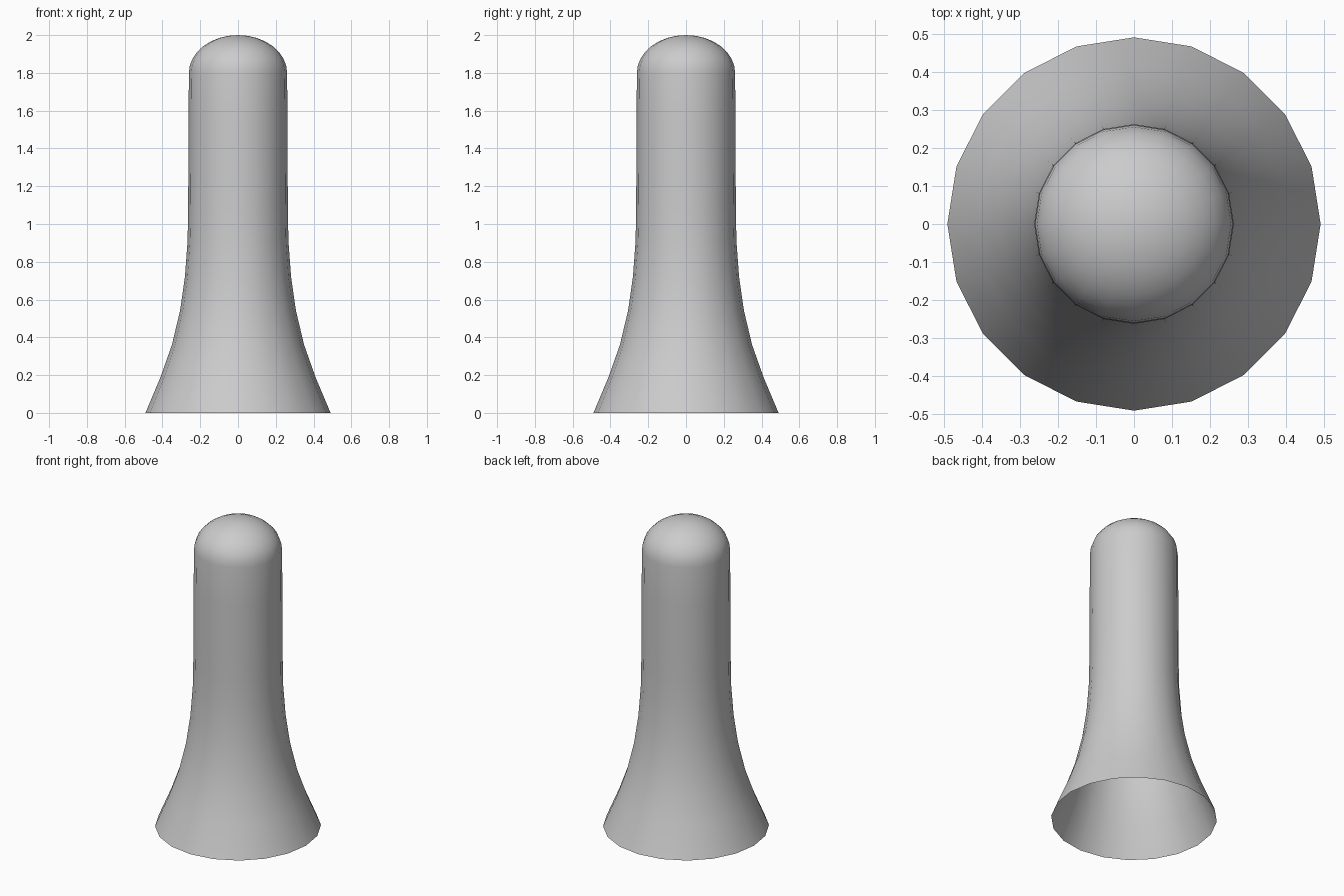
import bpy, bmesh, math

if "Cube" in bpy.data.objects:
    bpy.data.objects.remove(bpy.data.objects["Cube"])

SIDES = 20
# Flared skirt and straight shaft: (radius, height)
profile = [(0.49, 0.0), (0.41, 0.19), (0.35, 0.36), (0.307, 0.54), (0.281, 0.72),
           (0.267, 0.91), (0.264, 1.08), (0.263, 1.27), (0.262, 1.55), (0.26, 1.80)]
# Rounded cap: quarter ellipse
CAP_STEPS = 8
for i in range(1, CAP_STEPS):
    a = i / CAP_STEPS * math.pi / 2
    profile.append((0.26 * math.cos(a), 1.80 + 0.2 * math.sin(a)))

bm = bmesh.new()
rings = [[bm.verts.new((r * math.cos(2 * math.pi * k / SIDES),
                        r * math.sin(2 * math.pi * k / SIDES), z))
          for k in range(SIDES)] for r, z in profile]
top = bm.verts.new((0, 0, 2.0))

# Side walls (the base stays open)
for low, high in zip(rings, rings[1:]):
    for k in range(SIDES):
        n = (k + 1) % SIDES
        bm.faces.new((low[k], low[n], high[n], high[k]))
# Tip fan
for k in range(SIDES):
    bm.faces.new((rings[-1][k], rings[-1][(k + 1) % SIDES], top))
for f in bm.faces:
    f.smooth = True

mesh = bpy.data.meshes.new("flared_post")
bm.to_mesh(mesh)
bm.free()
bpy.context.collection.objects.link(bpy.data.objects.new("flared_post", mesh))
